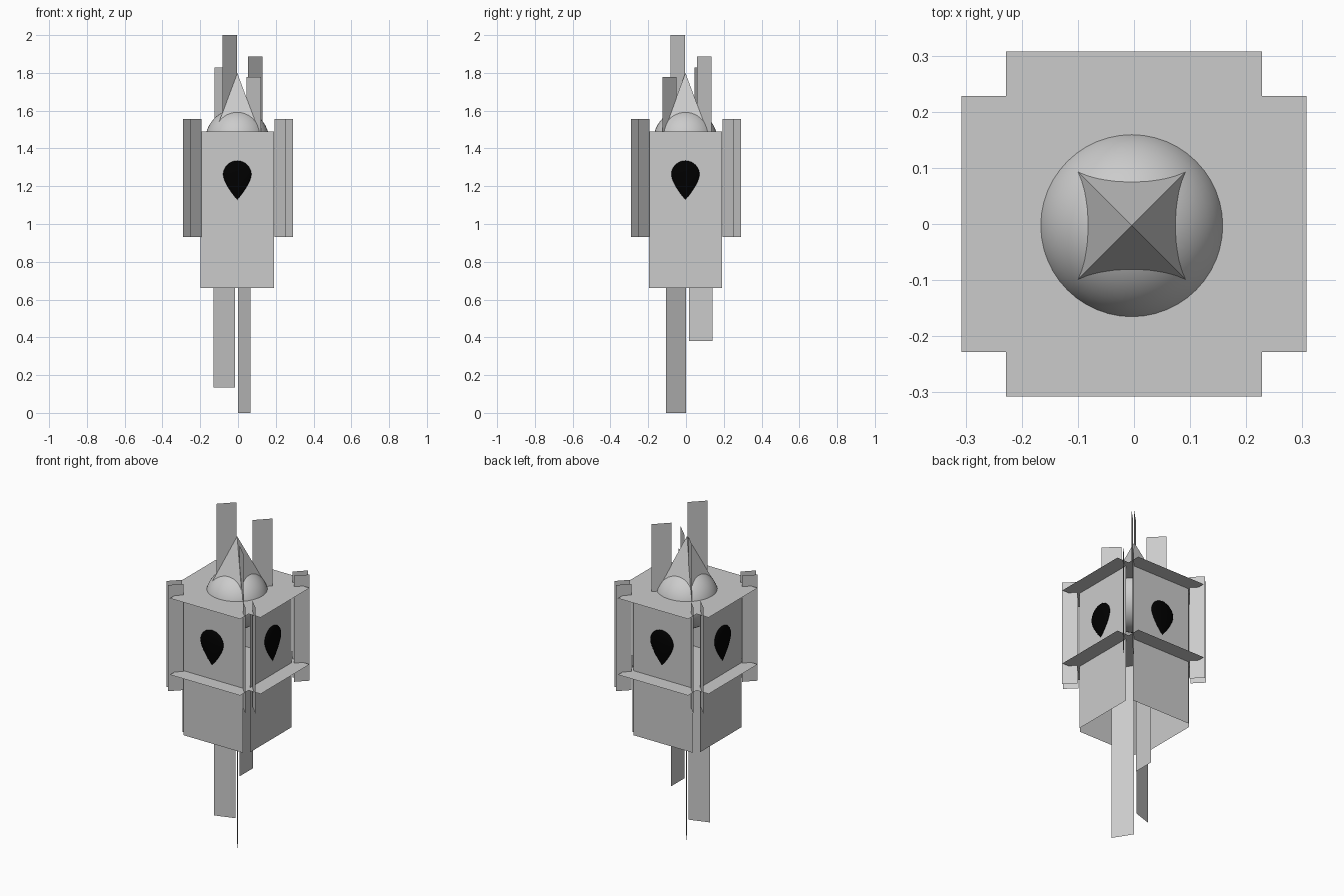
import bpy, bmesh, math
from mathutils import Matrix, Vector

if "Cube" in bpy.data.objects:
    bpy.data.objects.remove(bpy.data.objects["Cube"])

CX, CY = -0.004, -0.003  # slight offset of the tower axis


def make(name, verts, faces):
    me = bpy.data.meshes.new(name)
    me.from_pydata(verts, [], faces)
    ob = bpy.data.objects.new(name, me)
    bpy.context.collection.objects.link(ob)
    return ob


def upright(name, a, b, z0, z1):
    """Thin vertical sheet standing on the ground line a-b."""
    return make(name, [(*a, z0), (*b, z0), (*b, z1), (*a, z1)], [(0, 1, 2, 3)])


def from_bm(name, bm):
    me = bpy.data.meshes.new(name)
    bm.to_mesh(me)
    bm.free()
    ob = bpy.data.objects.new(name, me)
    bpy.context.collection.objects.link(ob)
    return ob


black = bpy.data.materials.new("window_black")
black.diffuse_color = (0.0, 0.0, 0.0, 1)
black.use_nodes = True
black.node_tree.nodes["Principled BSDF"].inputs["Base Color"].default_value = black.diffuse_color


def teardrop(name, turn):
    """Flattened drop-shaped window on one side of the tower."""
    R = 0.075
    bm = bmesh.new()
    bmesh.ops.create_uvsphere(bm, u_segments=32, v_segments=24, radius=R)
    for v in bm.verts:
        if v.co.z < 0:
            t = min(1, -v.co.z / R)
            old = math.sqrt(max(1 - t * t, 1e-9))
            k = (1 - t ** 1.5) / old
            v.co.x *= k
            v.co.y *= k
            v.co.z *= 1.76
        v.co.y = v.co.y * 0.2 - 0.233
        v.co.z += 1.26
    bm.transform(turn)
    ob = from_bm(name, bm)
    ob.data.materials.append(black)
    ob.data.shade_smooth()


# Four sides: wall sheets, windows and paired diagonal corner fins
for i, side in enumerate(("front", "right", "back", "left")):
    turn = Matrix.Translation((CX, CY, 0)) @ Matrix.Rotation(i * math.pi / 2, 4, 'Z')
    w, d = 0.194, -0.22
    wall = make(side + "_wall",
                [(x, d, z) for z in (0.66, 1.04, 1.49) for x in (-w, w)],
                [(0, 1, 3, 2), (2, 3, 5, 4)])
    wall.data.transform(turn)
    teardrop(side + "_window", turn)
    centred = Matrix.Rotation(i * math.pi / 2, 4, 'Z')
    for j, (a, b) in enumerate((((0.193, -0.23), (0.253, -0.29)),
                                ((0.23, -0.193), (0.29, -0.253)))):
        fin = upright(f"{side}_corner_fin_{j}", a, b, 0.93, 1.555)
        fin.data.transform(centred)

# Flat cross-shaped ledges
for name, z in (("lower_ledge", 1.04), ("upper_ledge", 1.49)):
    s, e = 0.228, 0.307
    v = [(-s, -s, z), (s, -s, z), (s, s, z), (-s, s, z),
         (-s, -e, z), (s, -e, z), (e, -s, z), (e, s, z),
         (s, e, z), (-s, e, z), (-e, s, z), (-e, -s, z)]
    make(name, v, [(0, 1, 2, 3), (4, 5, 1, 0), (1, 6, 7, 2), (3, 2, 8, 9), (11, 0, 3, 10)])

# Roof dome
bm = bmesh.new()
bmesh.ops.create_uvsphere(bm, u_segments=48, v_segments=24, radius=0.17)
bm.transform(Matrix.Translation((CX, CY, 1.44)))
dome = from_bm("roof_dome", bm)
dome.data.shade_smooth()

# Four-sided spire
h, z0 = 0.108, 1.51
make("spire", [(CX - h, CY - h, z0), (CX + h, CY - h, z0), (CX + h, CY + h, z0),
               (CX - h, CY + h, z0), (CX, CY, 1.80)],
     [(0, 1, 4), (1, 2, 4), (2, 3, 4), (3, 0, 4), (3, 2, 1, 0)])

# Roof vanes, diagonal sheets of different heights
for i, (a, b, top) in enumerate((
        ((-0.083, -0.083), (-0.006, -0.006), 2.0),
        ((0.054, 0.058), (0.130, 0.135), 1.887),
        ((-0.125, 0.122), (-0.048, 0.045), 1.828),
        ((0.045, -0.05), (0.122, -0.125), 1.777))):
    upright(f"roof_vane_{i}", a, b, 1.49, top)

# Hanging tail strips
for i, (a, b, bottom) in enumerate((
        ((0.0, 0.0), (0.067, -0.107), 0.0),
        ((-0.016, 0.0), (-0.13, -0.037), 0.135),
        ((0.0, 0.015), (0.0, 0.14), 0.38))):
    upright(f"tail_strip_{i}", a, b, bottom, 1.04)
